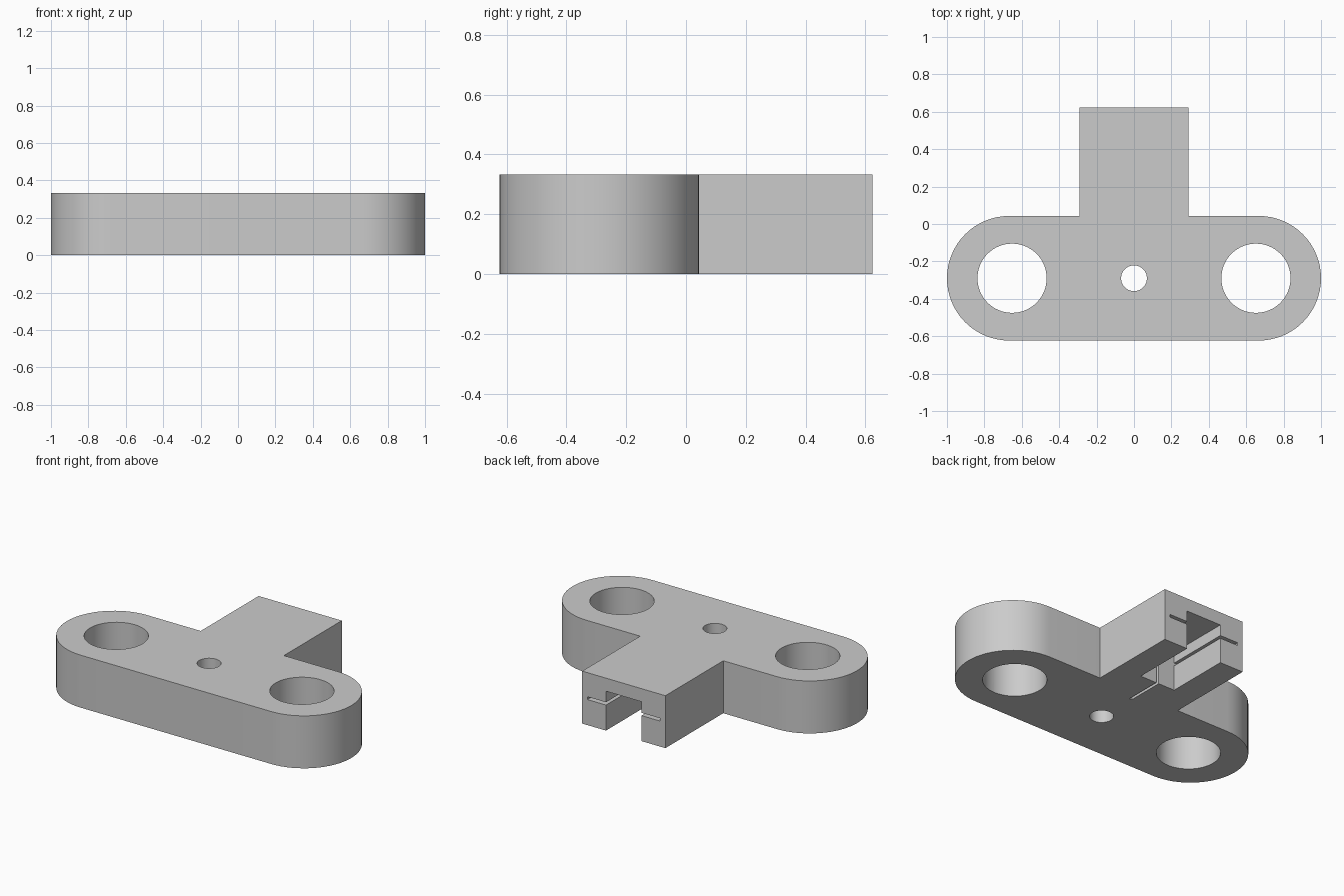
import bpy
import bmesh
from math import sin, cos, pi, radians

HEIGHT = 0.333
BODY_Y = -0.29      # centre line of the rounded bar
BACK_Y = 0.624      # rear end of the tongue

cube = bpy.data.objects.get("Cube")
if cube:
    bpy.data.objects.remove(cube, do_unlink=True)

grey = bpy.data.materials.new("plain grey")
grey.use_nodes = True
colour = (0.6, 0.6, 0.6, 1)
grey.diffuse_color = colour
grey.node_tree.nodes["Principled BSDF"].inputs["Base Color"].default_value = colour


def prism(name, outline, z0, z1):
    """Extrude a counter-clockwise outline from z0 to z1."""
    bm = bmesh.new()
    base = bm.faces.new([bm.verts.new((x, y, z0)) for x, y in outline])
    top = bmesh.ops.extrude_face_region(bm, geom=[base])["geom"]
    verts = [g for g in top if isinstance(g, bmesh.types.BMVert)]
    bmesh.ops.translate(bm, vec=(0, 0, z1 - z0), verts=verts)
    bmesh.ops.recalc_face_normals(bm, faces=bm.faces)
    mesh = bpy.data.meshes.new(name)
    bm.to_mesh(mesh)
    bm.free()
    mesh.materials.append(grey)
    obj = bpy.data.objects.new(name, mesh)
    bpy.context.collection.objects.link(obj)
    return obj


def arc(cx, cy, r, start, end, steps):
    return [(cx + r * cos(start + (end - start) * i / steps),
             cy + r * sin(start + (end - start) * i / steps))
            for i in range(steps + 1)]


def box(name, half_width, y0, y1, z0, z1):
    w = half_width
    return prism(name, [(-w, y0), (w, y0), (w, y1), (-w, y1)], z0, z1)


def hole(name, x, r):
    return prism(name, arc(x, BODY_Y, r, 0, 2 * pi, 64)[:-1], -0.1, HEIGHT + 0.1)


def combine(target, other, operation):
    """Apply a boolean and drop the helper object."""
    bpy.context.view_layer.objects.active = target
    mod = target.modifiers.new(other.name, "BOOLEAN")
    mod.operation = operation
    mod.solver = "EXACT"
    mod.object = other
    bpy.ops.object.modifier_apply(modifier=mod.name)
    bpy.data.objects.remove(other, do_unlink=True)


# Rounded bar with a rectangular tongue at the back
R = HEIGHT
bracket = prism("mounting_bracket",
                arc(0.667, BODY_Y, R, -pi / 2, pi / 2, 32)
                + arc(-0.667, BODY_Y, R, pi / 2, 3 * pi / 2, 32), 0, HEIGHT)
combine(bracket, box("tongue", 0.292, -0.1, BACK_Y, 0, HEIGHT), "UNION")

# Two large holes and a small one in the middle
for name, x, r in (("left_hole", 0.652, 0.185), ("right_hole", -0.652, 0.185),
                   ("centre_hole", 0, 0.069)):
    combine(bracket, hole(name, x, r), "DIFFERENCE")

# Channel under the tongue, side grooves and the narrow relief slit
CHANNEL_Y = 0.21
combine(bracket, box("channel", 0.125, CHANNEL_Y, 0.8, -0.1, 0.25), "DIFFERENCE")
combine(bracket, box("card_groove", 0.255, CHANNEL_Y, 0.8, 0.162, 0.18), "DIFFERENCE")
combine(bracket, box("relief_slit", 0.009, -0.03, 0.3, -0.1, 0.171), "DIFFERENCE")

bpy.ops.object.select_all(action="DESELECT")
bracket.select_set(True)
bpy.context.view_layer.objects.active = bracket
bpy.ops.object.shade_smooth_by_angle(angle=radians(30))
